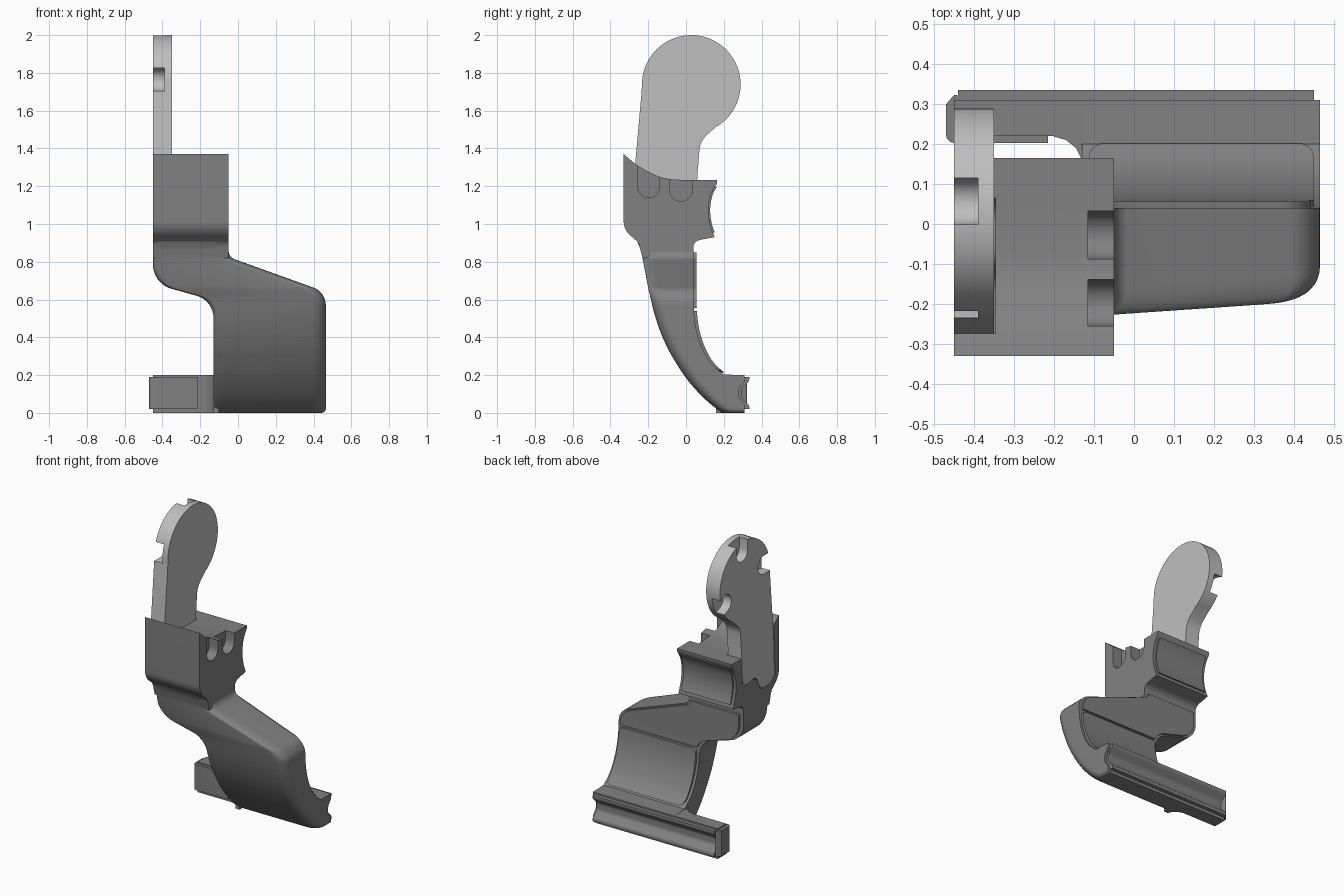
import bpy, bmesh, math
from mathutils import Vector

if "Cube" in bpy.data.objects:
    bpy.data.objects.remove(bpy.data.objects["Cube"])


def material(name, value):
    m = bpy.data.materials.new(name)
    m.use_nodes = True
    m.diffuse_color = (value, value, value, 1)
    m.node_tree.nodes["Principled BSDF"].inputs["Base Color"].default_value = (value, value, value, 1)
    return m


DARK = material("dark grey", 0.22)
LIGHT = material("light grey", 0.52)


def make(name, bm, mat):
    bmesh.ops.recalc_face_normals(bm, faces=bm.faces)
    me = bpy.data.meshes.new(name)
    bm.to_mesh(me)
    bm.free()
    ob = bpy.data.objects.new(name, me)
    bpy.context.collection.objects.link(ob)
    me.materials.append(mat)
    return ob


def activate(ob):
    bpy.ops.object.select_all(action="DESELECT")
    ob.select_set(True)
    bpy.context.view_layer.objects.active = ob


def smooth(ob, angle=35):
    activate(ob)
    bpy.ops.object.shade_smooth_by_angle(angle=math.radians(angle))


def rounded(points, closed=False, steps=8):
    """Polyline from (a, b[, radius]) corners, each corner turned into an arc."""
    out, n = [], len(points)
    for i, p in enumerate(points):
        c = Vector(p[:2])
        r = p[2] if len(p) > 2 else 0
        if r == 0 or (not closed and i in (0, n - 1)):
            out.append(c)
            continue
        u, v = Vector(points[i - 1][:2]) - c, Vector(points[(i + 1) % n][:2]) - c
        half = u.angle(v) / 2
        t = min(r / math.tan(half), 0.48 * u.length, 0.48 * v.length)
        a, b = c + u.normalized() * t, c + v.normalized() * t
        centre = c + (u.normalized() + v.normalized()).normalized() * (t / math.cos(half))
        for k in range(steps + 1):
            d = a.lerp(b, k / steps) - centre
            out.append(centre + d.normalized() * (a - centre).length)
    return out


def prism(name, outline, axis, lo, hi, mat=DARK):
    """Extrude an outline along x (outline is y, z) or along z (outline is x, y)."""
    bm = bmesh.new()
    place = (lambda p, h: (h, p[0], p[1])) if axis == "x" else (lambda p, h: (p[0], p[1], h))
    low = bm.faces.new([bm.verts.new(place(p, lo)) for p in outline])
    top = bmesh.ops.extrude_face_region(bm, geom=[low])["geom"]
    shift = Vector(place((0, 0), hi - lo))
    bmesh.ops.translate(bm, verts=[g for g in top if isinstance(g, bmesh.types.BMVert)], vec=shift)
    return make(name, bm, mat)


def cut(ob, cutters):
    for c in cutters:
        mod = ob.modifiers.new("cut", "BOOLEAN")
        mod.operation, mod.solver, mod.object = "DIFFERENCE", "EXACT", c
        activate(ob)
        bpy.ops.object.modifier_apply(modifier=mod.name)
        bpy.data.objects.remove(c)


def at(line, z):
    """First coordinate of a polyline whose second coordinate rises, at height z."""
    for a, b in zip(line, line[1:]):
        if a.y <= z <= b.y and b.y > a.y:
            return a.x + (b.x - a.x) * (z - a.y) / (b.y - a.y)
    return line[0].x if z < line[0].y else line[-1].x


def loft(name, heights, left, right, front, back, rl=0.0, rr=0.0):
    """Stack of sections whose front corners are rounded."""
    bm, rings = bmesh.new(), []
    for z in heights:
        xl, xr, yf, yb = left(z), right(z), front(z), back(z)
        ring = [(xr, yb), (xl, yb)]
        for r, cx, start in ((rl, xl + rl, math.pi), (rr, xr - rr, 1.5 * math.pi)):
            for k in range(9 if r else 1):
                a = start + k * math.pi / 16
                ring.append((cx + r * math.cos(a), yf + r + r * math.sin(a)))
        rings.append([bm.verts.new((x, y, z)) for x, y in ring])
    for a, b in zip(rings, rings[1:]):
        for i in range(len(a)):
            j = (i + 1) % len(a)
            bm.faces.new((a[i], a[j], b[j], b[i]))
    bm.faces.new(rings[0])
    bm.faces.new(rings[-1])
    ob = make(name, bm, DARK)
    smooth(ob)
    return ob


def levels(lo, hi, *lines):
    zs = {round(p.y, 4) for line in lines for p in line if lo < p.y < hi}
    return sorted(zs | {lo, hi})


# Curved lower arm
left = rounded([(-0.13, 0), (-0.13, 0.595, 0.12), (-0.45, 0.685, 0.13), (-0.45, 0.93)])
right = rounded([(0.42, 0), (0.465, 0.001, 0.04), (0.465, 0.64, 0.1), (-0.05, 0.825, 0.05), (-0.05, 0.93)])
front = rounded([(0.19, 0), (0.1, 0.07, 1), (0, 0.18, 1), (-0.1, 0.34, 1), (-0.16, 0.49, 1),
                 (-0.2, 0.66, 1), (-0.24, 0.87, 1), (-0.27, 0.93)], steps=4)
groove = [(0.31, 0), (0.31, 0.045), (0.28, 0.08, 0.03), (0.28, 0.13, 0.03), (0.31, 0.165), (0.31, 0.2)]
back = rounded(groove + [(0.2, 0.203), (0.13, 0.26, 1), (0.08, 0.35, 1), (0.05, 0.45, 1),
                         (0.04, 0.55, 1), (0.04, 0.93)], steps=4)
loft("lower_arm", levels(0, 0.93, left, right, front, back),
     lambda z: at(left, z), lambda z: at(right, z), lambda z: at(front, z), lambda z: at(back, z), 0.03, 0.07)

# Raised pads on the back of the arm
inner = lambda z: at(back, z) - 0.01
outer = lambda z: at(back, z) + 0.016


def corner(z, lo, hi, r=0.03):
    d = max(0, r - min(z - lo, hi - z))
    return r - math.sqrt(max(0, r * r - d * d))


tips = [Vector((0, e + s * k * 0.006)) for e, s in ((0.215, 1), (0.54, -1)) for k in range(6)]
loft("curved_pad", levels(0.215, 0.54, back, tips), lambda z: -0.113 + corner(z, 0.215, 0.54),
     lambda z: 0.45 - corner(z, 0.215, 0.54), inner, outer)
loft("flat_pad", levels(0.555, 0.85, left, right), lambda z: at(left, z) + 0.025,
     lambda z: at(right, z) - 0.022, inner, outer)

# Foot bar with its grooved back strip and end cap
foot = prism("foot_bar", rounded([(0.22, 0)] + groove + [(0.22, 0.2)]), "x", -0.45, -0.1)
smooth(foot)
fillet = prism("foot_fillet", [(-0.21, 0.222), (-0.17, 0.21), (-0.145, 0.19), (-0.13, 0.16), (-0.1, 0.16),
                               (-0.1, 0.28), (-0.21, 0.28)], "z", 0.0, 0.2)
smooth(fillet)
strip = prism("grooved_strip", rounded([(0.26, 0.02), (0.335, 0.02), (0.335, 0.04, 0.02), (0.295, 0.08, 0.03),
                                        (0.295, 0.13, 0.03), (0.335, 0.17, 0.02), (0.335, 0.19), (0.26, 0.19)]),
              "x", -0.44, 0.45)
smooth(strip)
cap = prism("foot_end_cap", rounded([(-0.215, 0.203), (-0.47, 0.203, 0.02), (-0.47, 0.3), (-0.44, 0.335, 0.02),
                                     (-0.435, 0.295), (-0.215, 0.295)], closed=True), "z", 0.02, 0.19)
smooth(cap)

# Upper block
hollow = rounded([(0.15, 0.935), (0.125, 1.0, 1), (0.115, 1.08, 1), (0.13, 1.16, 1), (0.165, 1.215)])
outline = ([Vector((0.165, 1.232))]
           + rounded([(0.0, 1.232), (-0.13, 1.24, 1), (-0.26, 1.31, 1), (-0.33, 1.37)])
           + rounded([(-0.33, 1.36), (-0.33, 0.97, 0.1), (-0.25, 0.9, 0.06), (-0.23, 0.82), (0.03, 0.82),
                      (0.04, 0.91, 0.05), (0.15, 0.93)]) + hollow)
block = prism("upper_block", outline, "x", -0.45, -0.05)


def lever_outline(gap):
    """Round head, narrowing neck and lobed foot of the lever."""
    cy, cz, r = 0.028, 1.739, 0.261
    head = [Vector((cy + r * math.cos(a), cz + r * math.sin(a)))
            for a in (math.radians(-55 + k * 5) for k in range(48))]
    neck = rounded([(-0.235 - gap, 1.7), (-0.275 - gap, 1.25), (-0.285 - gap, 0.96 - gap, 0.06),
                    (-0.14, 0.95 - gap, 0.05), (-0.09, 1.06 - gap, 0.05), (0.05 + gap, 1.03 - gap, 0.05),
                    (0.06 + gap, 1.25), (0.075 + gap, 1.44, 0.12), (0.16 + gap, 1.515)])
    return head + neck


def slot(centre, angle, radius, lo, hi, length=0.2):
    """U-shaped cutter opening towards the given angle."""
    c, a = Vector(centre), math.radians(angle)
    d = Vector((math.cos(a), math.sin(a)))
    pts = [c + radius * Vector((math.cos(a + t), math.sin(a + t)))
           for t in (math.pi / 2 + k * math.pi / 12 for k in range(13))]
    ob = prism("slot_cutter", pts + [pts[-1] + d * length, pts[0] + d * length], "x", lo, hi)
    ob.hide_render = True
    return ob


recess = prism("recess_cutter", lever_outline(0.006), "x", -0.5, -0.346)
cut(block, [recess, slot((-0.197, 1.197), 90, 0.058, -0.115, 0),
            slot((-0.027, 1.18), 90, 0.06, -0.115, 0)])
smooth(block)
loft("block_pad", levels(0.955, 1.195, hollow), lambda z: -0.43, lambda z: -0.07,
     lambda z: at(hollow, z) - 0.01, lambda z: at(hollow, z) + 0.01)

# Round-headed lever with three notches on its outer face
lever = prism("lever", lever_outline(0), "x", -0.45, -0.35, LIGHT)
cut(lever, [slot((0.057, 1.93), 90, 0.058, -0.5, -0.39),
            slot((-0.17, 1.765), 180, 0.06, -0.5, -0.39),
            slot((0.225, 1.66), -20, 0.058, -0.5, -0.39)])
smooth(lever)
